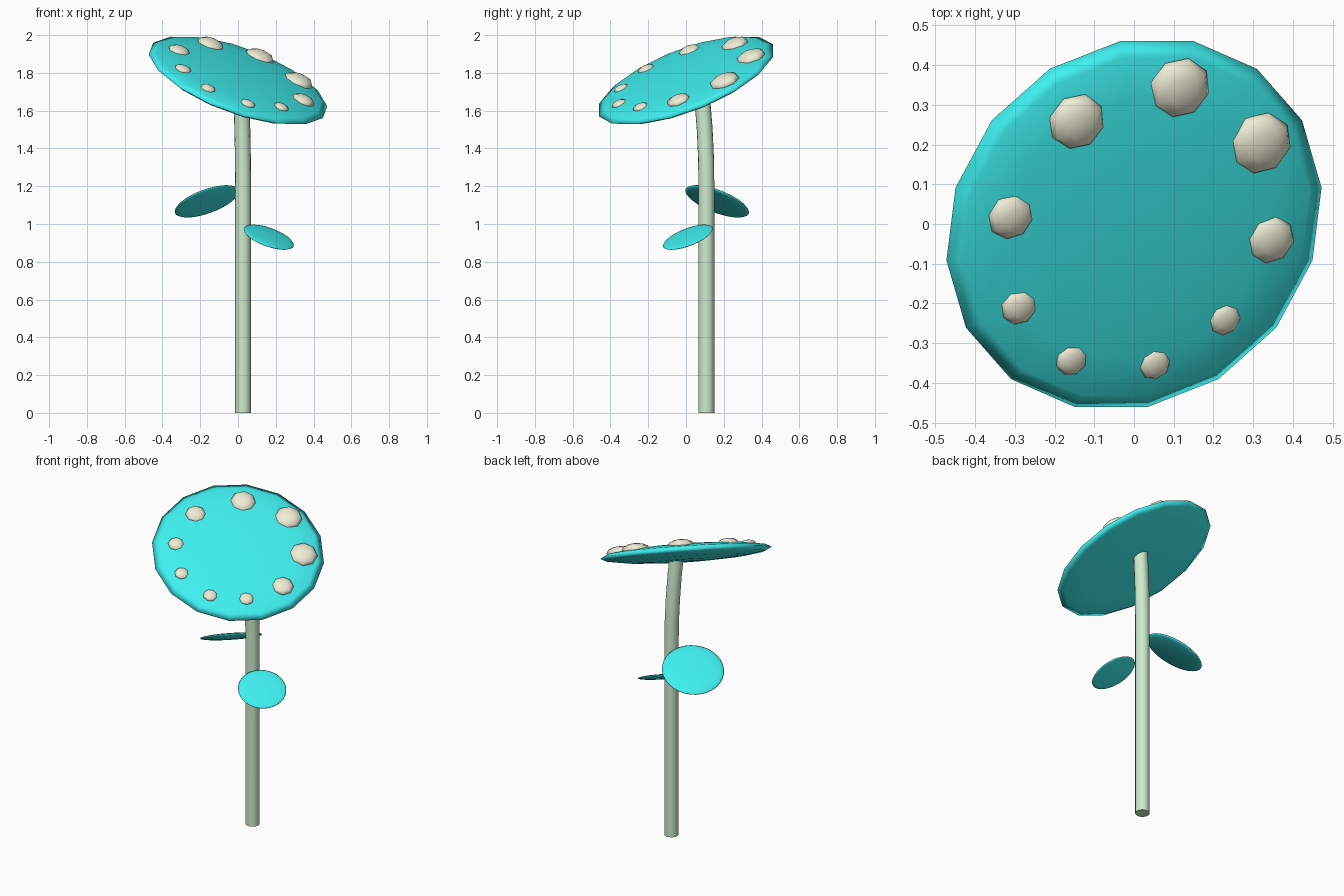
import bpy, math
from mathutils import Matrix, Vector, Euler

if "Cube" in bpy.data.objects:
    bpy.data.objects.remove(bpy.data.objects["Cube"])


def material(name, rgb):
    m = bpy.data.materials.new(name)
    m.diffuse_color = (*rgb, 1)
    m.use_nodes = True
    m.node_tree.nodes["Principled BSDF"].inputs["Base Color"].default_value = m.diffuse_color
    return m


TEAL = material("teal", (0.05, 0.87, 0.87))
CREAM = material("cream", (0.87, 0.85, 0.68))
GREEN = material("green", (0.62, 0.84, 0.62))


def disc(name, matrix, radius, height, segments, rings, mat, spin=0):
    """Flattened smooth sphere placed in the frame given by matrix."""
    bpy.ops.mesh.primitive_uv_sphere_add(segments=segments, ring_count=rings, radius=1)
    ob = bpy.context.object
    ob.name = name
    ob.data.transform(matrix @ Matrix.Diagonal((radius, radius, height, 1))
                      @ Matrix.Rotation(spin, 4, 'Z'))
    ob.data.materials.append(mat)
    bpy.ops.object.shade_smooth()
    return ob


def frame(loc, tilt):
    t = math.radians(tilt)
    return Matrix.Translation(loc) @ Euler((t, t, 0)).to_matrix().to_4x4()


# tilted cap
CAP_R, CAP_H = 0.5, 0.05
cap = frame((0, 0, 1.76), 20)
disc("cap", cap, CAP_R, CAP_H, 16, 8, TEAL, math.pi / 16)

# ring of spots: angle, distance from cap centre, radius
spots = [(125, .348, .075), (80, .38, .081), (37, .376, .083), (-5, .36, .064),
         (-43, .358, .043), (-76, .376, .042), (-110.6, .378, .042),
         (-144, .361, .047), (175, .346, .06)]
for i, (ang, dist, r) in enumerate(spots):
    a = math.radians(ang)
    z = CAP_H * math.sqrt(1 - (dist / CAP_R) ** 2)
    spot = cap @ Matrix.Translation((dist * math.cos(a), dist * math.sin(a), z - 0.005))
    disc(f"spot_{i + 1}", spot, r, r * 0.45, 8, 6, CREAM, a)

# leaves
disc("left_leaf", frame((-0.165, 0.165, 1.12), -20), 0.18, 0.018, 32, 12, TEAL)
disc("right_leaf", frame((0.163, 0.01, 0.93), 20), 0.14, 0.014, 32, 12, TEAL)

# stem: tube along a path that leans gently near the top
path = [(.027, .108, 0), (.027, .108, 1.2), (.026, .106, 1.35),
        (.023, .099, 1.5), (.019, .088, 1.64), (.014, .075, 1.76)]
N, R = 16, 0.042
verts = [(x + R * math.cos(k * math.tau / N), y + R * math.sin(k * math.tau / N), z)
         for x, y, z in path for k in range(N)]
faces = [(j * N + k, j * N + (k + 1) % N, (j + 1) * N + (k + 1) % N, (j + 1) * N + k)
         for j in range(len(path) - 1) for k in range(N)]
faces += [tuple(reversed(range(N))), tuple(range(len(verts) - N, len(verts)))]
mesh = bpy.data.meshes.new("stem")
mesh.from_pydata(verts, [], faces)
mesh.materials.append(GREEN)
stem = bpy.data.objects.new("stem", mesh)
bpy.context.collection.objects.link(stem)
bpy.ops.object.select_all(action='DESELECT')
stem.select_set(True)
bpy.context.view_layer.objects.active = stem
bpy.ops.object.shade_smooth_by_angle(angle=math.radians(40))
